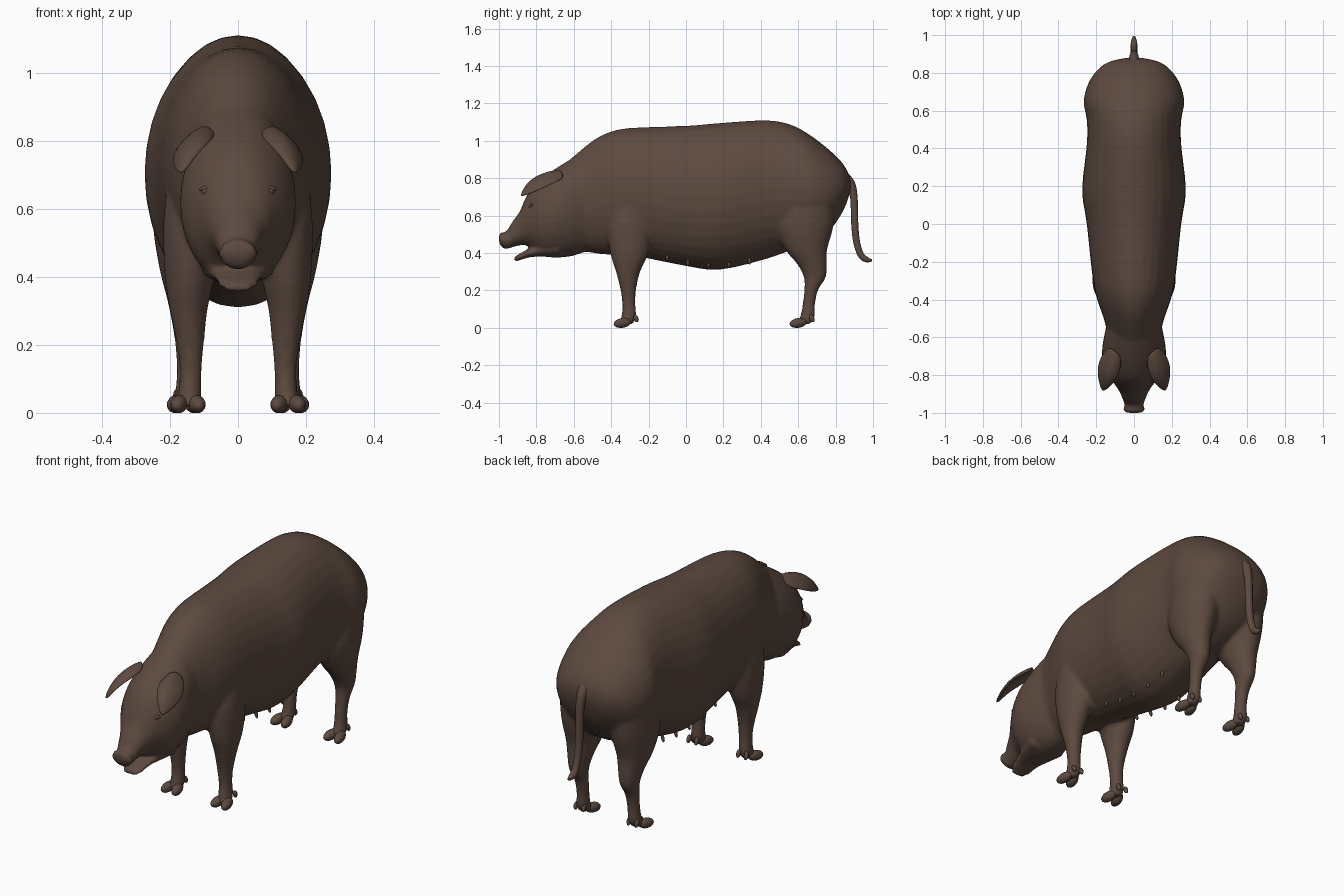
import bpy
import math
from mathutils import Vector

cube = bpy.data.objects.get("Cube")
if cube:
    bpy.data.objects.remove(cube, do_unlink=True)

brown = bpy.data.materials.new("dark brown hide")
brown.use_nodes = True
colour = (0.108, 0.068, 0.050, 1)
brown.diffuse_color = colour
bsdf = brown.node_tree.nodes["Principled BSDF"]
bsdf.inputs["Base Color"].default_value = colour
bsdf.inputs["Roughness"].default_value = 0.8


def add_mesh(name, verts, faces):
    mesh = bpy.data.meshes.new(name)
    mesh.from_pydata(verts, [], faces)
    mesh.materials.append(brown)
    mesh.shade_smooth()
    ob = bpy.data.objects.new(name, mesh)
    bpy.context.collection.objects.link(ob)
    return ob


def refine(rows, steps):
    """Smooth interpolation through the listed stations."""
    rows = [Vector(r) for r in rows]
    out = []
    for i in range(len(rows) - 1):
        a, b = rows[max(i - 1, 0)], rows[i]
        c, d = rows[i + 1], rows[min(i + 2, len(rows) - 1)]
        for k in range(steps):
            t = k / steps
            out.append(0.5 * (2 * b + (c - a) * t + (2 * a - 5 * b + 4 * c - d) * t * t
                              + (3 * b - a - 3 * c + d) * t ** 3))
    return out + [rows[-1]]


def loft(stations, axis, sides=32, steps=3):
    """Stations hold: place along axis, x min, x max, other min, other max."""
    verts, faces = [], []
    rings = refine(stations, steps)
    for t, x0, x1, o0, o1 in rings:
        for s in range(sides):
            a = 2 * math.pi * s / sides
            x = (x0 + x1) / 2 + (x1 - x0) / 2 * math.cos(a)
            o = (o0 + o1) / 2 + (o1 - o0) / 2 * math.sin(a)
            verts.append((x, t, o) if axis == "y" else (x, o, t))
    for r in range(len(rings) - 1):
        for s in range(sides):
            n = (s + 1) % sides
            quad = [r * sides + s, r * sides + n, (r + 1) * sides + n, (r + 1) * sides + s]
            faces.append(quad if axis == "z" else quad[::-1])
    first = list(range(sides))
    last = [(len(rings) - 1) * sides + s for s in first]
    faces += [first[::-1], last] if axis == "z" else [first, last[::-1]]
    return verts, faces


def merge(parts):
    verts, faces = [], []
    for v, f in parts:
        base = len(verts)
        verts += v
        faces += [[i + base for i in face] for face in f]
    return verts, faces


def mirrored(part):
    v, f = part
    return [(-x, y, z) for x, y, z in v], [face[::-1] for face in f]


def ellipsoid(name, place, size, tilt=(0, 0, 0), segs=16):
    bpy.ops.mesh.primitive_uv_sphere_add(segments=segs, ring_count=segs // 2,
                                         location=place, rotation=tilt)
    ob = bpy.context.object
    ob.name = name
    ob.scale = size
    ob.data.materials.append(brown)
    ob.data.shade_smooth()
    return ob


# Trunk, head and jaw: y, half width, bottom, top
def barrel(rows):
    return loft([(y, -w, w, lo, hi) for y, w, lo, hi in rows], "y")


trunk = barrel([
    (-0.62, 0.13, 0.43, 0.90), (-0.50, 0.16, 0.40, 1.00), (-0.40, 0.195, 0.39, 1.05),
    (-0.28, 0.22, 0.385, 1.07), (0.0, 0.25, 0.33, 1.08), (0.18, 0.275, 0.31, 1.095),
    (0.42, 0.25, 0.365, 1.11), (0.55, 0.25, 0.41, 1.09), (0.65, 0.267, 0.44, 1.04),
    (0.75, 0.24, 0.50, 0.965), (0.82, 0.19, 0.59, 0.90), (0.86, 0.13, 0.67, 0.845),
    (0.88, 0.04, 0.74, 0.79)])
head = barrel([
    (-0.48, 0.13, 0.43, 0.96), (-0.60, 0.16, 0.385, 0.91), (-0.70, 0.17, 0.375, 0.85),
    (-0.77, 0.152, 0.385, 0.80), (-0.82, 0.122, 0.42, 0.755), (-0.86, 0.095, 0.442, 0.69),
    (-0.89, 0.076, 0.44, 0.62), (-0.93, 0.06, 0.43, 0.565), (-0.96, 0.05, 0.42, 0.515),
    (-0.98, 0.058, 0.425, 0.512), (-1.0, 0.05, 0.455, 0.505)])[0:2]
jaw = barrel([
    (-0.68, 0.11, 0.38, 0.46), (-0.80, 0.08, 0.38, 0.437), (-0.84, 0.07, 0.376, 0.422),
    (-0.88, 0.062, 0.364, 0.402), (-0.92, 0.04, 0.35, 0.378)])

# Legs: height, x range, y range
fore_leg = loft([
    (0.02, 0.11, 0.18, -0.36, -0.285), (0.06, 0.107, 0.176, -0.346, -0.265),
    (0.12, 0.107, 0.172, -0.34, -0.27), (0.20, 0.10, 0.18, -0.35, -0.267),
    (0.30, 0.09, 0.20, -0.375, -0.245), (0.40, 0.07, 0.215, -0.405, -0.20),
    (0.55, 0.05, 0.22, -0.42, -0.18), (0.70, 0.05, 0.205, -0.38, -0.20)], "z")
hind_leg = loft([
    (0.02, 0.12, 0.19, 0.585, 0.665), (0.06, 0.12, 0.185, 0.61, 0.69),
    (0.12, 0.12, 0.18, 0.622, 0.69), (0.20, 0.115, 0.185, 0.632, 0.706),
    (0.27, 0.105, 0.195, 0.63, 0.748), (0.34, 0.09, 0.21, 0.595, 0.752),
    (0.42, 0.07, 0.23, 0.53, 0.755), (0.55, 0.04, 0.25, 0.48, 0.79),
    (0.72, 0.04, 0.25, 0.52, 0.80)], "z")

# One continuous skin
skin = add_mesh("body", *merge([trunk, head, jaw, fore_leg, hind_leg,
                                mirrored(fore_leg), mirrored(hind_leg)]))
fuse = skin.modifiers.new("fuse", "REMESH")
fuse.mode = "VOXEL"
fuse.voxel_size = 0.011
fuse.use_smooth_shade = True
soften = skin.modifiers.new("soften", "SMOOTH")
soften.factor = 0.5
soften.iterations = 6

# Folded ears: inner edge, ridge, outer edge, each from root to tip
ear_rows = [
    [(0.06, -0.70, 0.82), (0.075, -0.80, 0.80), (0.115, -0.855, 0.765), (0.155, -0.88, 0.71)],
    [(0.10, -0.67, 0.855), (0.125, -0.76, 0.84), (0.155, -0.83, 0.79), (0.163, -0.885, 0.705)],
    [(0.13, -0.64, 0.80), (0.188, -0.71, 0.77), (0.198, -0.79, 0.73), (0.172, -0.88, 0.70)]]
for side, label in ((1, "left"), (-1, "right")):
    ear_verts = [(x * side, y, z) for row in ear_rows for x, y, z in row]
    ear_faces = [[r * 4 + c, r * 4 + c + 1, r * 4 + c + 5, r * 4 + c + 4][::side]
                 for r in range(2) for c in range(3)]
    ear = add_mesh(label + "_ear", ear_verts, ear_faces)
    thick = ear.modifiers.new("thickness", "SOLIDIFY")
    thick.thickness = 0.016
    thick.offset = 0
    ear.modifiers.new("round", "SUBSURF").levels = 2
    ear.modifiers["round"].render_levels = 2

    # Eye with heavy lid, nostril rim
    ellipsoid(label + "_eye", (side * 0.093, -0.827, 0.65), (0.014, 0.014, 0.013))
    ellipsoid(label + "_eyelid", (side * 0.093, -0.822, 0.661), (0.022, 0.016, 0.008),
              (0, side * 0.3, 0))
    ellipsoid(label + "_nostril", (side * 0.02, -0.993, 0.472), (0.009, 0.006, 0.012))

    # Cloven hooves and dew claws
    for leg, x, y in (("front", 0.147, -0.34), ("hind", 0.157, 0.60)):
        for n, toe in enumerate((-1, 1)):
            tag = "%s_%s_%d" % (label, leg, n + 1)
            ellipsoid("hoof_" + tag, (side * (x + toe * 0.026), y, 0.026),
                      (0.025, 0.048, 0.026), (0.15, 0, side * toe * 0.2))
            ellipsoid("dew_claw_" + tag, (side * (x + toe * 0.023), y + 0.073, 0.05),
                      (0.011, 0.013, 0.022), (0.4, 0, 0), 12)

    # Teats along the belly
    for n in range(5):
        y = -0.10 + n * 0.11
        z = 0.355 + 0.6 * (y - 0.16) ** 2
        ellipsoid("%s_teat_%d" % (label, n + 1), (side * 0.10, y, z - 0.015),
                  (0.009, 0.009, 0.024), (0, -side * 0.3, 0), 8)

# Tail
tail_curve = bpy.data.curves.new("tail", "CURVE")
tail_curve.dimensions = "3D"
tail_curve.bevel_depth = 0.02
tail_curve.bevel_resolution = 3
tail_curve.use_fill_caps = True
tail_curve.materials.append(brown)
path = tail_curve.splines.new("POLY")
tail_points = refine([(0.84, 0.81, 1.5), (0.88, 0.77, 1.3), (0.898, 0.69, 1.05),
                      (0.902, 0.56, 1.0), (0.912, 0.46, 0.95), (0.935, 0.39, 0.9),
                      (0.965, 0.365, 0.8), (0.995, 0.36, 0.3)], 4)
path.points.add(len(tail_points) - 1)
for p, (y, z, r) in zip(path.points, tail_points):
    p.co = (0, y, z, 1)
    p.radius = r
path.use_smooth = True
tail = bpy.data.objects.new("tail", tail_curve)
bpy.context.collection.objects.link(tail)
